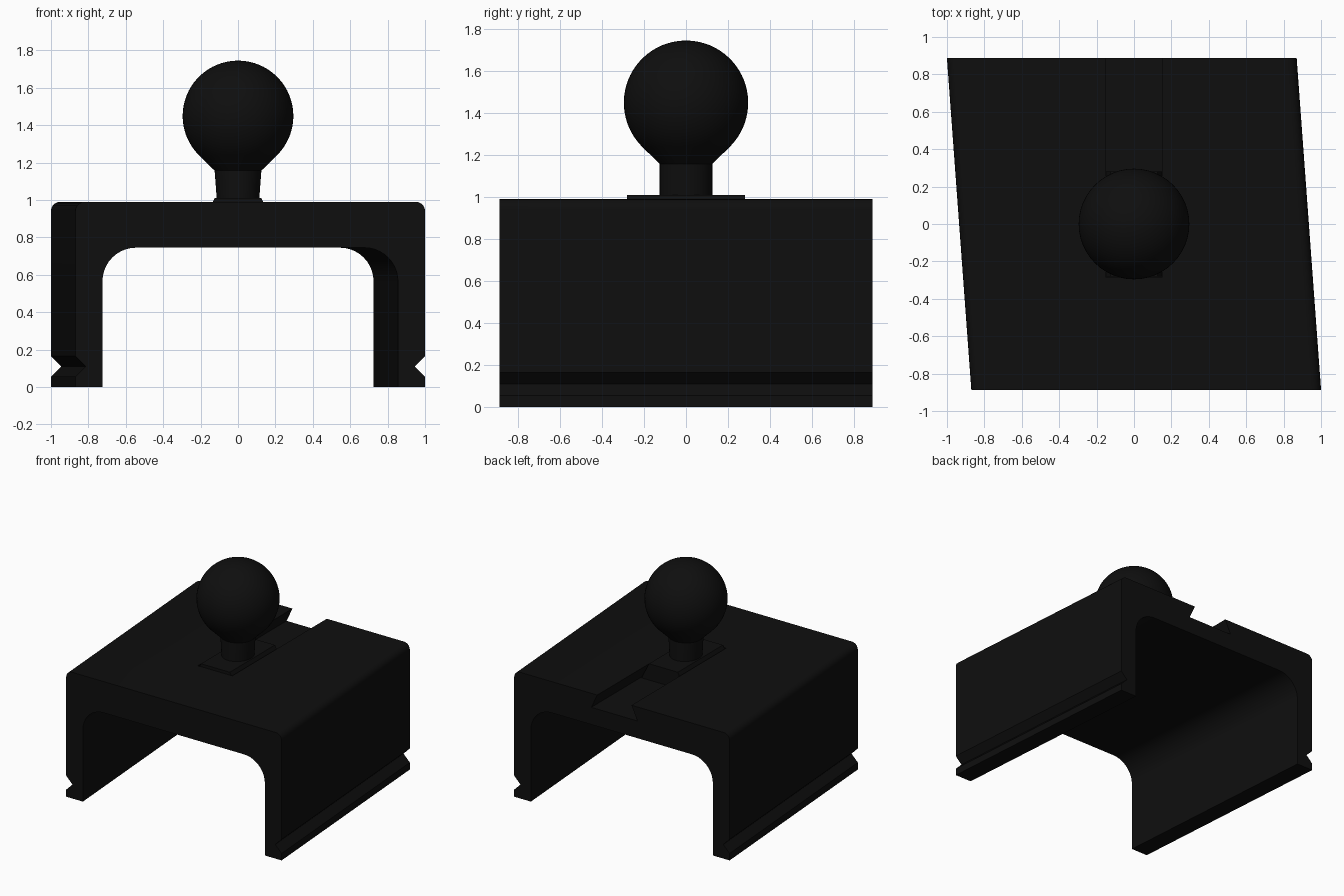
import bpy, bmesh, math
from mathutils import Matrix

if "Cube" in bpy.data.objects:
    bpy.data.objects.remove(bpy.data.objects["Cube"])

black = bpy.data.materials.new("matte black")
black.diffuse_color = (0.0045, 0.0045, 0.0045, 1)
black.use_nodes = True
black.node_tree.nodes["Principled BSDF"].inputs["Base Color"].default_value = black.diffuse_color


def arc(cx, cz, r, a0, a1, n):
    """Points on an arc in degrees."""
    return [(cx + r * math.cos(math.radians(a0 + (a1 - a0) * i / n)),
             cz + r * math.sin(math.radians(a0 + (a1 - a0) * i / n))) for i in range(n + 1)]


def finish(name, bm):
    bmesh.ops.recalc_face_normals(bm, faces=bm.faces)
    mesh = bpy.data.meshes.new(name)
    bm.to_mesh(mesh)
    bm.free()
    mesh.materials.append(black)
    ob = bpy.data.objects.new(name, mesh)
    bpy.context.collection.objects.link(ob)
    return ob


def extrude(name, profile, y0, y1, skew=0.0):
    """Extrude an x-z profile along y, sliding x by skew per unit of y."""
    bm = bmesh.new()
    rings = [[bm.verts.new((x + skew * y, y, z)) for x, z in profile] for y in (y0, y1)]
    n = len(profile)
    for i in range(n):
        j = (i + 1) % n
        bm.faces.new((rings[0][i], rings[0][j], rings[1][j], rings[1][i]))
    bm.faces.new(rings[0])
    bm.faces.new(rings[1])
    return finish(name, bm)


def smooth(ob, angle=30):
    bpy.ops.object.select_all(action='DESELECT')
    ob.select_set(True)
    bpy.context.view_layer.objects.active = ob
    bpy.ops.object.shade_smooth_by_angle(angle=math.radians(angle))


# Skewed U bracket: right half of the section, then mirrored
half = arc(0.61, 0.565, 0.18, 90, 0, 10)                       # inner fillet
half += [(0.79, 0), (0.935, 0), (0.935, 0.055), (0.88, 0.11), (0.935, 0.165)]
half += arc(0.885, 0.94, 0.05, 0, 90, 5)                       # outer corner
section = half + [(-x, z) for x, z in reversed(half)]
bracket = extrude("bracket", section, -0.888, 0.888, -0.0735)

# Dovetail channel open at the back
slot = [(-0.2, 0.88), (0.2, 0.88), (0.135, 1.02), (-0.135, 1.02)]
cutter = extrude("channel_cutter", slot, -0.285, 1.0)
cutter.hide_render = True
cutter.hide_viewport = True
cut = bracket.modifiers.new("channel", 'BOOLEAN')
cut.operation = 'DIFFERENCE'
cut.solver = 'EXACT'
cut.object = cutter
smooth(bracket)

# Dovetail slide plate
key = [(-0.19, 0.882), (0.19, 0.882), (0.125, 1.01), (-0.125, 1.01)]
extrude("slide_plate", key, -0.28, 0.28)

# Ball and neck, turned around z
R, cz = 0.296, 1.449
outline = [(0.125, 0.99), (0.125, 1.157)] + arc(0, cz, R, -45, 88, 26) + [(0, cz + R)]
bm = bmesh.new()
vs = [bm.verts.new((r, 0, z)) for r, z in outline]
es = [bm.edges.new(p) for p in zip(vs, vs[1:])]
bmesh.ops.spin(bm, geom=vs + es, cent=(0, 0, 0), axis=(0, 0, 1),
               angle=2 * math.pi, steps=48, use_duplicate=False)
bmesh.ops.remove_doubles(bm, verts=bm.verts, dist=0.0005)
for v in bm.verts:                                             # neck narrows in x at its foot
    if v.co.z < 1.0:
        v.co.x *= 0.9
smooth(finish("ball_stud", bm))
